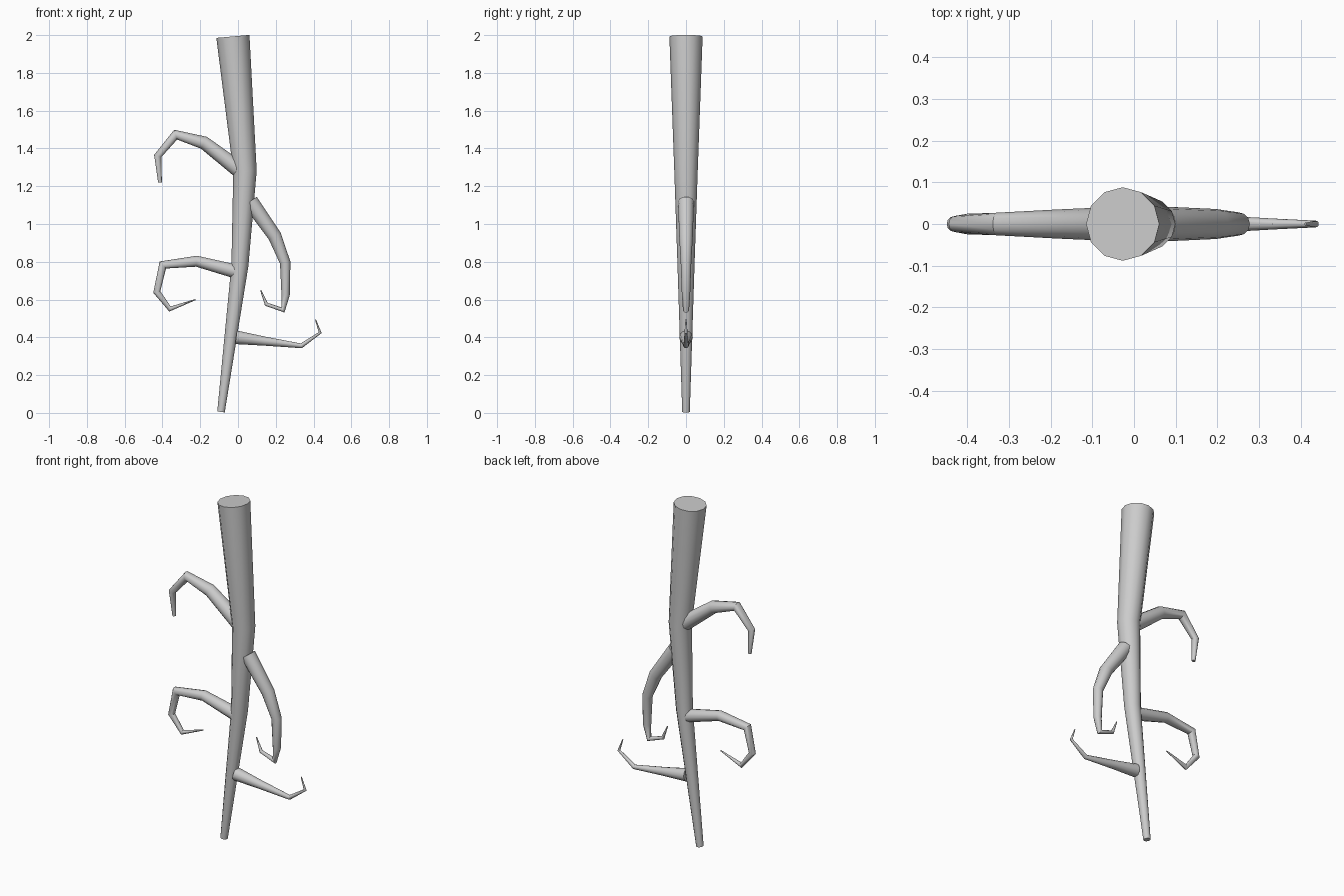
import bpy, bmesh, math
from mathutils import Vector

if "Cube" in bpy.data.objects:
    bpy.data.objects.remove(bpy.data.objects["Cube"])

SIDES = 12


def tube(name, path):
    """Tapered tube along (x, z, radius) points, rings on the bisecting planes."""
    pts = [Vector((x, 0, z)) for x, z, r in path]
    bm = bmesh.new()
    rings = []
    for i, p in enumerate(pts):
        t = Vector((0, 0, 0))
        if i > 0:
            t += (p - pts[i - 1]).normalized()
        if i < len(pts) - 1:
            t += (pts[i + 1] - p).normalized()
        t.normalize()
        u, v, r = Vector((t.z, 0, -t.x)), Vector((0, 1, 0)), path[i][2]
        ring = []
        for k in range(SIDES):
            a = math.tau * k / SIDES
            ring.append(bm.verts.new(p + r * (u * math.cos(a) + v * math.sin(a))))
        rings.append(ring)
    for a, b in zip(rings, rings[1:]):
        for k in range(SIDES):
            n = (k + 1) % SIDES
            bm.faces.new((a[k], a[n], b[n], b[k]))
    bm.faces.new(rings[0][::-1])
    bm.faces.new(rings[-1])
    bmesh.ops.recalc_face_normals(bm, faces=bm.faces)
    me = bpy.data.meshes.new(name)
    bm.to_mesh(me)
    bm.free()
    ob = bpy.data.objects.new(name, me)
    bpy.context.collection.objects.link(ob)
    bpy.ops.object.select_all(action='DESELECT')
    bpy.context.view_layer.objects.active = ob
    ob.select_set(True)
    bpy.ops.object.shade_smooth_by_angle(angle=math.radians(35))
    return ob


# Main root, thick at the top
tube("main_root", [(-0.09, 0.005, 0.02), (0.01, 0.78, 0.045),
                   (0.037, 1.28, 0.062), (-0.027, 1.993, 0.088)])

# Curling side roots
tube("upper_left_root", [(0.0, 1.292, 0.043), (-0.18, 1.43, 0.035),
                         (-0.33, 1.473, 0.027), (-0.425, 1.36, 0.02),
                         (-0.413, 1.22, 0.01)])
tube("upper_right_root", [(0.065, 1.12, 0.042), (0.195, 0.935, 0.036),
                          (0.25, 0.795, 0.028), (0.252, 0.625, 0.022),
                          (0.238, 0.545, 0.016), (0.15, 0.575, 0.01),
                          (0.12, 0.65, 0.003)])
tube("lower_left_root", [(-0.01, 0.748, 0.037), (-0.22, 0.803, 0.029),
                         (-0.398, 0.783, 0.025), (-0.43, 0.64, 0.019),
                         (-0.36, 0.55, 0.014), (-0.225, 0.6, 0.003)])
tube("lower_right_root", [(-0.01, 0.4, 0.036), (0.14, 0.38, 0.024),
                          (0.335, 0.355, 0.013), (0.435, 0.425, 0.008),
                          (0.41, 0.495, 0.003)])
